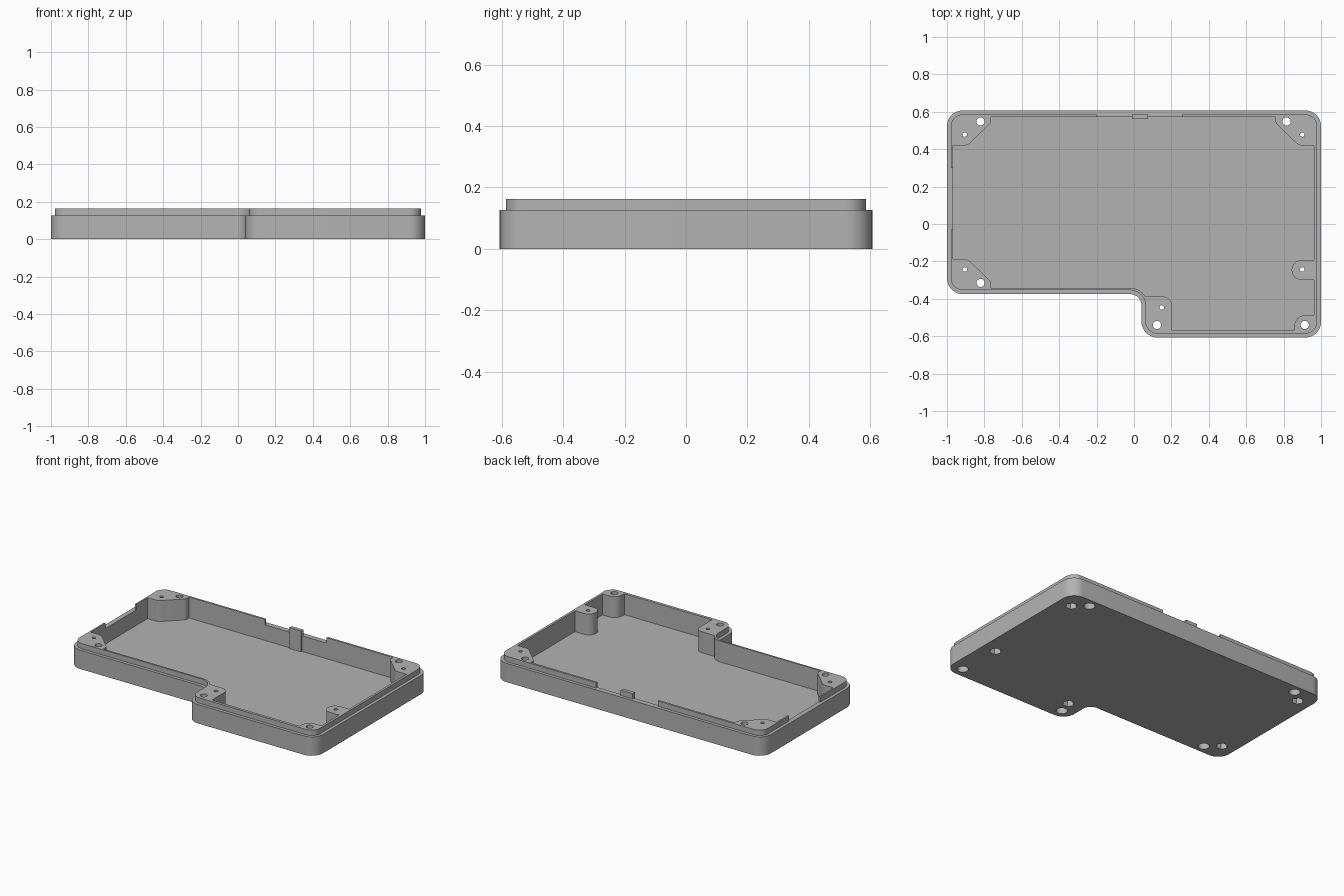
import bpy, bmesh, math
from mathutils import Vector

if "Cube" in bpy.data.objects:
    bpy.data.objects.remove(bpy.data.objects["Cube"])

gray = bpy.data.materials.new("plain gray")
gray.use_nodes = True
COLOR = (0.45, 0.45, 0.45, 1)
gray.diffuse_color = COLOR
gray.node_tree.nodes["Principled BSDF"].inputs["Base Color"].default_value = COLOR

BODY_TOP, LIP_TOP, FLOOR = 0.127, 0.163, 0.022


def rounded(corners, steps=10):
    """Outline from (x, y, radius) corners, each filleted by its radius."""
    out = []
    for i, (x, y, r) in enumerate(corners):
        p = Vector((x, y))
        if r == 0:
            out.append(p)
            continue
        a = (Vector(corners[i - 1][:2]) - p).normalized()
        b = (Vector(corners[(i + 1) % len(corners)][:2]) - p).normalized()
        half = a.angle(b) / 2
        centre = p + (a + b).normalized() * r / math.sin(half)
        start = p + a * r / math.tan(half) - centre
        end = p + b * r / math.tan(half) - centre
        sweep = math.atan2(start.cross(end), start.dot(end))
        for k in range(steps + 1):
            t = sweep * k / steps
            c, s = math.cos(t), math.sin(t)
            out.append(centre + Vector((start.x * c - start.y * s, start.x * s + start.y * c)))
    return out


def prism(name, outline, z0, z1):
    bm = bmesh.new()
    face = bm.faces.new([bm.verts.new((p[0], p[1], z0)) for p in outline])
    top = bmesh.ops.extrude_face_region(bm, geom=[face])["geom"]
    bmesh.ops.translate(bm, vec=(0, 0, z1 - z0),
                        verts=[v for v in top if isinstance(v, bmesh.types.BMVert)])
    bmesh.ops.remove_doubles(bm, verts=bm.verts, dist=1e-5)
    bmesh.ops.recalc_face_normals(bm, faces=bm.faces)
    mesh = bpy.data.meshes.new(name)
    bm.to_mesh(mesh)
    bm.free()
    mesh.materials.append(gray)
    ob = bpy.data.objects.new(name, mesh)
    bpy.context.collection.objects.link(ob)
    return ob


def box(name, x0, x1, y0, y1, z0, z1):
    return prism(name, [(x0, y0), (x1, y0), (x1, y1), (x0, y1)], z0, z1)


def round_cutter(x, y, r, z0, z1, sides):
    turn = 2 * math.pi / sides
    return prism("cutter", [(x + r * math.cos(k * turn), y + r * math.sin(k * turn))
                            for k in range(sides)], z0, z1)


def combine(target, other, operation):
    mod = target.modifiers.new("combine", 'BOOLEAN')
    mod.operation, mod.object, mod.solver = operation, other, 'EXACT'
    bpy.context.view_layer.objects.active = target
    bpy.ops.object.modifier_apply(modifier=mod.name)
    bpy.data.objects.remove(other)


def tray_outline(inset):
    """L-shaped outline; the inside corner grows as the outline shrinks."""
    i, r = inset, 0.085 - inset
    return rounded([(-1 + i, 0.607 - i, r), (1 - i, 0.607 - i, r),
                    (1 - i, -0.607 + i, r), (0.04 + i, -0.607 + i, r),
                    (0.04 + i, -0.375 + i, 0.06 + i), (-1 + i, -0.375 + i, r)])


# Outer shell with the raised lip, notched at the back and right side
case = prism("case_tray", tray_outline(0), 0, BODY_TOP)
lip = prism("lip", tray_outline(0.021), 0.01, LIP_TOP)
combine(lip, box("cutter", -0.2, 0.26, 0.5, 0.7, 0.12, 0.3), 'DIFFERENCE')
combine(lip, box("cutter", -1.1, -0.9, -0.03, 0.3, 0.12, 0.3), 'DIFFERENCE')
combine(case, lip, 'UNION')

# Cavity, leaving the screw bosses standing
cavity = rounded([
    (-0.765, 0.572, 0), (0.757, 0.572, 0),
    (0.757, 0.54, 0.03), (0.88, 0.42, 0.05), (0.963, 0.42, 0),
    (0.963, -0.193, 0), (0.843, -0.193, 0.052), (0.843, -0.299, 0.052), (0.963, -0.299, 0),
    (0.963, -0.487, 0), (0.857, -0.487, 0.06), (0.857, -0.567, 0),
    (0.203, -0.567, 0), (0.203, -0.388, 0.05), (0.06, -0.388, 0),
    (0.034, -0.342, 0.09), (-0.765, -0.342, 0),
    (-0.765, -0.307, 0.03), (-0.89, -0.187, 0.05), (-0.968, -0.187, 0),
    (-0.968, 0.42, 0), (-0.89, 0.42, 0.05), (-0.765, 0.54, 0.03)])
combine(case, prism("cutter", cavity, FLOOR, 0.3), 'DIFFERENCE')

# Wide screw holes with round recesses below
for x, y in [(-0.82, 0.548), (0.816, 0.548), (-0.82, -0.315), (0.123, -0.54), (0.913, -0.54)]:
    combine(case, round_cutter(x, y, 0.022, -0.1, 0.3, 24), 'DIFFERENCE')
    combine(case, round_cutter(x, y, 0.035, -0.1, 0.06, 24), 'DIFFERENCE')

# Narrow screw holes with hexagonal nut recesses below
for x, y in [(-0.905, 0.478), (0.9, 0.478), (-0.905, -0.243), (0.9, -0.243), (0.148, -0.446)]:
    combine(case, round_cutter(x, y, 0.012, -0.1, 0.3, 16), 'DIFFERENCE')
    combine(case, round_cutter(x, y, 0.037, -0.1, 0.06, 6), 'DIFFERENCE')

# Locating tab on the back wall
combine(case, box("tab", -0.012, 0.076, 0.562, 0.587, 0.01, LIP_TOP), 'UNION')

bpy.ops.object.select_all(action='DESELECT')
case.select_set(True)
bpy.context.view_layer.objects.active = case
bpy.ops.object.shade_smooth_by_angle(angle=math.radians(30))
